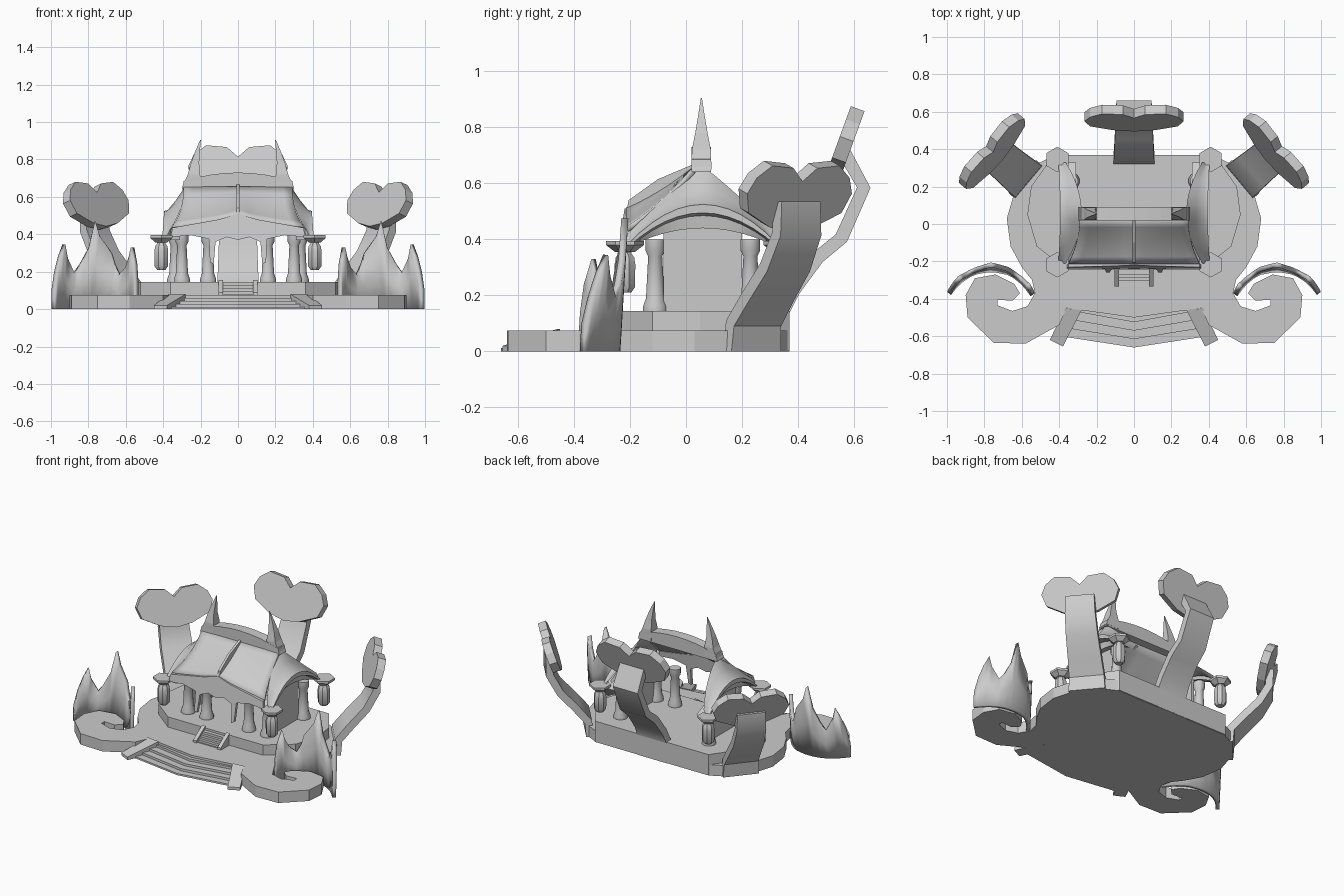
import bpy, bmesh, math
from mathutils import Matrix, Vector

cube = bpy.data.objects.get("Cube")
if cube:
    bpy.data.objects.remove(cube, do_unlink=True)

stone = bpy.data.materials.new("pale_grey")
stone.use_nodes = True
GREY = (0.6, 0.6, 0.6, 1)
stone.diffuse_color = GREY
stone.node_tree.nodes["Principled BSDF"].inputs["Base Color"].default_value = GREY


def build(name, verts, faces, smooth=False, thick=0, matrix=None):
    bm = bmesh.new()
    vs = [bm.verts.new(v) for v in verts]
    for f in faces:
        bm.faces.new([vs[i] for i in f])
    bmesh.ops.remove_doubles(bm, verts=bm.verts, dist=1e-5)
    bmesh.ops.recalc_face_normals(bm, faces=bm.faces)
    if matrix:
        bm.transform(matrix)
    me = bpy.data.meshes.new(name)
    bm.to_mesh(me)
    bm.free()
    me.materials.append(stone)
    ob = bpy.data.objects.new(name, me)
    bpy.context.collection.objects.link(ob)
    if thick:
        mod = ob.modifiers.new("thickness", 'SOLIDIFY')
        mod.thickness = thick
        mod.offset = 0
    if smooth:
        bpy.ops.object.select_all(action='DESELECT')
        ob.select_set(True)
        bpy.context.view_layer.objects.active = ob
        bpy.ops.object.shade_smooth_by_angle(angle=math.radians(35))
    return ob


def prism(name, outline, place, **kw):
    """Extrude a 2D outline; place(a, b, side) gives the 3D point."""
    n = len(outline)
    verts = [place(a, b, s) for s in (0, 1) for a, b in outline]
    faces = [list(range(n))[::-1], list(range(n, 2 * n))]
    faces += [[i, (i + 1) % n, n + (i + 1) % n, n + i] for i in range(n)]
    return build(name, verts, faces, **kw)


def loft(name, rows, closed=False, **kw):
    """Skin rows of equal length; closed rows form a capped tube."""
    n = len(rows[0])
    faces = [[r * n + i, r * n + (i + 1) % n, (r + 1) * n + (i + 1) % n, (r + 1) * n + i]
             for r in range(len(rows) - 1) for i in range(n if closed else n - 1)]
    if closed:
        faces += [list(range(n))[::-1], list(range((len(rows) - 1) * n, len(rows) * n))]
    return build(name, [v for r in rows for v in r], faces, **kw)


def slab(name, outline, z0, z1):
    return prism(name, outline, lambda a, b, s: (a, b, z1 if s else z0))


def both(half):
    return half + [(-x, y) for x, y in reversed(half) if x > 0]


def turned(name, x, y, profile, sides):
    angles = [2 * math.pi * (i + .5) / sides for i in range(sides)]
    rows = [[(x + r * math.cos(a), y + r * math.sin(a), z) for a in angles] for r, z in profile]
    return loft(name, rows, closed=True, smooth=sides > 6)


# Ground plate with curled front scrolls, and the upper terrace
slab("base_plate", both([
    (0, .365), (.43, .365), (.54, .31), (.63, .2), (.68, .03), (.66, -.12), (.6, -.23),
    (.545, -.3), (.53, -.37), (.57, -.44), (.65, -.465), (.73, -.435), (.73, -.405),
    (.65, -.41), (.61, -.37), (.64, -.32), (.74, -.27), (.85, -.29), (.9, -.38),
    (.89, -.5), (.75, -.635), (.58, -.64), (.4, -.54), (.36, -.45), (0, -.5)]), 0, .075)
slab("terrace", both([(0, .37), (.43, .37), (.55, .2), (.57, .05), (.52, -.12),
                      (.36, -.245), (0, -.245)]), .002, .145)

# Front stairs with a bent plan, and the short stairs to the terrace
for i in range(4):
    x, y = .3 + .02 * i, .045 * i
    slab("front_step", both([(0, -.45), (.3, -.42), (x, -.47 - y), (0, -.525 - y)]),
         0, .06 - .016 * i)
    slab("terrace_step", both([(0, -.2), (.08, -.2), (.08, -.27 - .018 * i), (0, -.27 - .018 * i)]),
         .002, .13 - .016 * i)
for sx in (1, -1):
    low = [(.28, -.46), (.37, -.45), (.45, -.62), (.38, -.655)]
    prism("stair_rail", low, lambda a, b, s: (sx * a, b, 0 if not s else (.08 if b > -.5 else .02)))
    low = [(.08, -.24), (.105, -.24), (.105, -.335), (.08, -.335)]
    prism("small_rail", low, lambda a, b, s: (sx * a, b, .002 if not s else (.155 if b > -.3 else .09)))

# Columns and hanging lanterns
column = [(.045, .145), (.045, .16), (.034, .19), (.026, .34), (.036, .36), (.036, .4)]
for sx in (1, -1):
    for x, y in ((.3, -.11), (.16, -.11), (.335, .23)):
        turned("column", sx * x, y, column, 12)
    for y in (-.218, .345):
        turned("lantern_body", sx * .41, y, [(.024, .21), (.039, .23), (.04, .31), (.036, .335),
                                             (.025, .35), (.025, .37)], 8)
        turned("lantern_cap", sx * .41, y, [(.035, .355), (.068, .38), (.068, .395)], 6)

# Main roof: concave front slope, lifted along the middle
rows = []
for j in range(7):
    t = j / 6
    row = []
    for i in range(-6, 7):
        u = i / 6
        eave = .505 - .07 * abs(u) ** .7
        z = .65 + (eave - .65) * (1.3 * t - .3 * t * t)
        row.append((u * (.29 + .06 * t * t), .03 - .24 * t, z))
    rows.append(row)
loft("front_roof", rows, smooth=True, thick=.02)
prism("roof_seam", [(.03, .67), (-.1, .615), (-.205, .54), (-.215, .49), (-.1, .56), (.03, .63)],
      lambda a, b, s: (.008 if s else -.008, a, b))

# Wavy valance with two drops under the eave
prism("valance", both([(0, .51), (.1, .48), (.35, .435), (.36, .385), (.25, .395), (.155, .375),
                       (.15, .25), (.13, .24), (.12, .36), (.06, .385), (0, .37)]),
      lambda a, b, s: (a, -.195 - .15 * (.54 - b) - .02 * s, b))

# Arched side hoods: tent-like skin cut to a crescent, thick rim, soffit, and wall below
# each arc: x, bow in plan, peak height, drop to the ends, power of the curve
ARCS = [(.28, .085, .66, .24, 1.1), (.33, .045, .585, .185, 1.5), (.375, .01, .53, .15, 2),
        (.395, .01, .525, .145, 2), (.395, .01, .495, .125, 2), (.36, .02, .485, .12, 2),
        (.355, .01, .44, .07, 2), (.31, 0, .44, .07, 2)]
for sx in (1, -1):
    rows = []
    for x, bow, top, drop, power in ARCS:
        rows.append([(sx * (x + bow * (s / 6) ** 2), .06 + .27 * s / 6, top - drop * abs(s / 6) ** power)
                     for s in range(-6, 7)])
    loft("side_hood", rows, smooth=True)
    prism("side_wall", [(-.08, .145), (.2, .145), (.2, .43), (.06, .45), (-.08, .43)],
          lambda a, b, s: (sx * (.3 + .02 * s), a, b))

# Arched ridge beam and its two horns
rows = []
for i in range(-4, 5):
    u = i / 4
    top = .73 - .045 * u * u
    rows.append([(.3 * u, .02, .64), (.3 * u, .09, .64), (.29 * u, .09, top), (.29 * u, .02, top)])
loft("ridge_beam", rows, closed=True)
for sx in (1, -1):
    rows = [[(sx * (x + a * w), .055 + b * d, z) for a, b in ((-1, -1), (1, -1), (1, 1), (-1, 1))]
            for x, z, w, d in ((.25, .65, .05, .036), (.235, .72, .033, .034),
                               (.23, .78, .022, .022), (.217, .84, .013, .012), (.2, .905, .002, .002))]
    loft("ridge_horn", rows, closed=True)

# Heart-topped supports rising around the back
HEART = both([(0, .07), (.06, .125), (.17, .135), (.235, .085), (.265, .02), (.235, -.06),
              (.11, -.12), (0, -.14)])


def heart_support(side, x, y, angle, path, centre, size):
    # local frame: X across, Y outward
    m = Matrix.Translation((x, y, 0)) @ Matrix.Rotation(angle, 4, 'Z')
    rows = []
    for i, (u, z) in enumerate(path):
        w = .115 - .025 * i / (len(path) - 1)
        p, q = path[max(i - 1, 0)], path[min(i + 1, len(path) - 1)]
        n = Vector((q[1] - p[1], p[0] - q[0])).normalized() * .024
        if i == 0:
            n = Vector((.024, 0))
        rows.append([(-w, u - n.x, z - n.y), (w, u - n.x, z - n.y),
                     (w, u + n.x, z + n.y), (-w, u + n.x, z + n.y)])
    loft(side + "_support", rows, closed=True, smooth=True, matrix=m)
    c, s = math.cos(math.radians(20)), math.sin(math.radians(20))
    prism(side + "_heart", HEART, lambda a, b, k: (
        a * size, centre[0] + b * size * s + (k - .5) * .052 * c,
        centre[1] + b * size * c - (k - .5) * .052 * s), matrix=m)


heart_support("back", 0, .345, 0, [(0, 0), (-.005, .13), (.04, .22), (.125, .335), (.21, .405),
                                   (.29, .585), (.22, .71)], (.222, .74), 1)
for sx, side in ((1, "right"), (-1, "left")):
    heart_support(side, sx * .575, .235, -sx * math.radians(50),
                  [(0, 0), (.01, .1), (.085, .19), (.185, .3), (.25, .42), (.25, .535)], (.235, .555), .92)

# Curved flame screens beside the scrolls
FLAME = [(1, .1), (.985, .2), (.965, .28), (.94, .345), (.925, .27), (.885, .19), (.85, .24), (.8, .33),
         (.765, .475), (.74, .39), (.68, .3), (.665, .24), (.64, .18), (.605, .22), (.585, .28),
         (.575, .33), (.56, .24), (.555, .14)]
for sx in (1, -1):
    rows = []
    for x, top in FLAME:
        d = abs(x - .76) / (.24 if x > .76 else .2)
        y = -.235 - .125 * d ** 2.5
        rows.append([(sx * (x - .012 * d), y + .06 * (z - .2), z) for z in (0, top / 2, top)])
    loft("flame_screen", rows, smooth=True, thick=.025)
